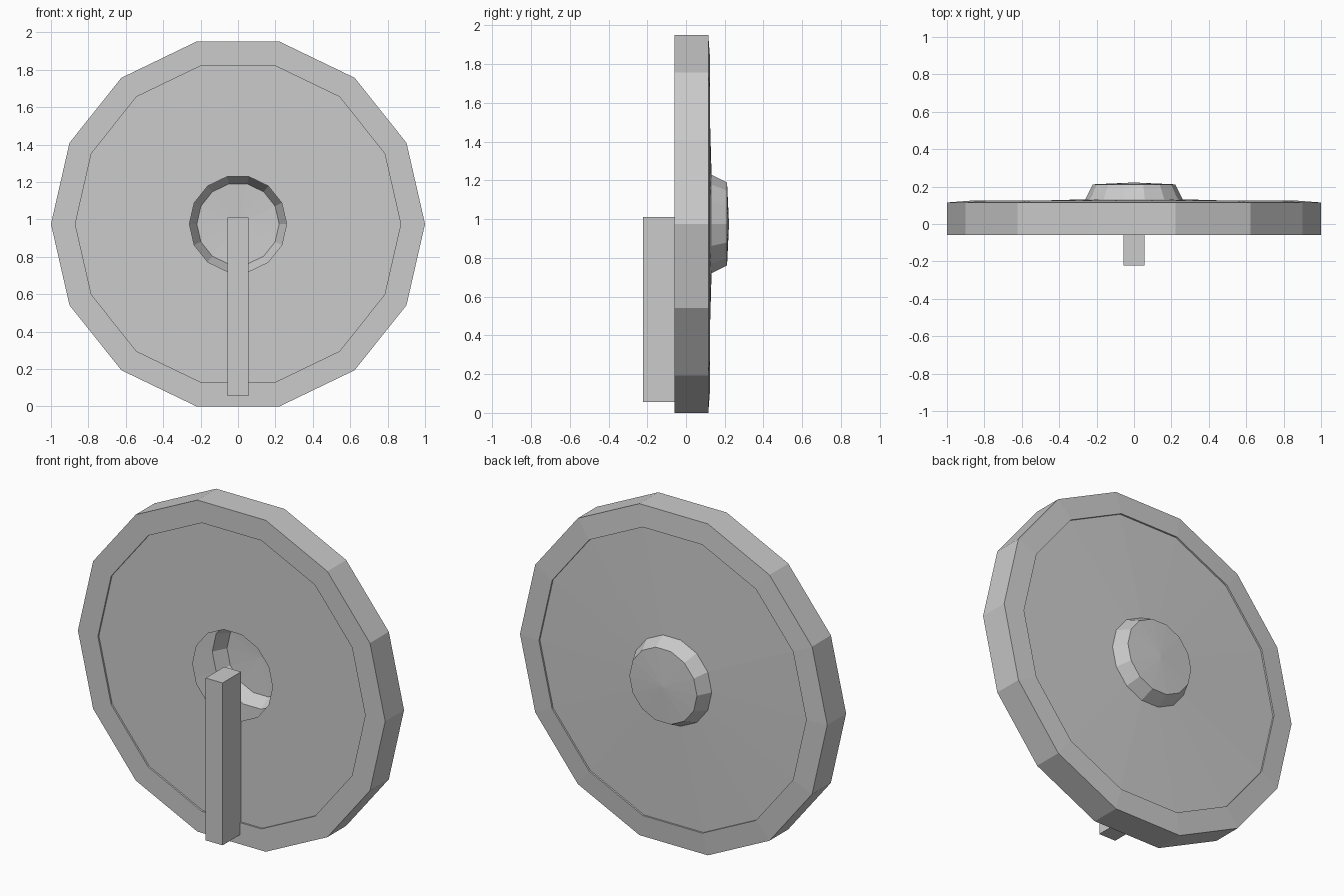
import bpy, bmesh, math
from mathutils import Vector

SIDES = 14
AXIS_Z = math.sin(math.radians(540 / SIDES * 2))  # half height of the polygon

if "Cube" in bpy.data.objects:
    bpy.data.objects.remove(bpy.data.objects["Cube"], do_unlink=True)

grey = bpy.data.materials.new("plain grey")
grey.use_nodes = True
colour = (0.6, 0.6, 0.6, 1)
grey.diffuse_color = colour
grey.node_tree.nodes["Principled BSDF"].inputs["Base Color"].default_value = colour


def finish(name, bm):
    mesh = bpy.data.meshes.new(name)
    bm.to_mesh(mesh)
    bm.free()
    mesh.materials.append(grey)
    obj = bpy.data.objects.new(name, mesh)
    bpy.context.collection.objects.link(obj)
    return obj


def lathe(name, profile, facing=None):
    """Spin (radius, y) points around the wheel axis; facing orients open sheets."""
    bm = bmesh.new()
    verts = [bm.verts.new((r, y, 0)) for r, y in profile]
    edges = [bm.edges.new(pair) for pair in zip(verts, verts[1:])]
    bmesh.ops.spin(bm, geom=verts + edges, cent=(0, 0, 0), axis=(0, 1, 0),
                   angle=math.tau, steps=SIDES)
    bmesh.ops.remove_doubles(bm, verts=bm.verts, dist=0.0005)
    bmesh.ops.dissolve_degenerate(bm, edges=bm.edges, dist=0.0005)
    bmesh.ops.recalc_face_normals(bm, faces=bm.faces)
    bm.normal_update()
    if facing and sum(f.normal.y * f.calc_area() for f in bm.faces) * facing < 0:
        bmesh.ops.reverse_faces(bm, faces=bm.faces)
    bmesh.ops.translate(bm, vec=Vector((0, 0, AXIS_Z)), verts=bm.verts)
    return finish(name, bm)


# Solid outer rim with a slightly sloped back
lathe("rim", [(1, -0.06), (1, 0.115), (0.87, 0.125), (0.87, -0.06), (1, -0.06)])

# Flat front sheet, open in the middle
lathe("front_disc", [(0.87, -0.05), (0.26, -0.05)], facing=-1)

# Shallow cone at the back with a raised hub cap
lathe("back_disc_and_hub", [(0.87, 0.115), (0.26, 0.132), (0.22, 0.212), (0, 0.222)],
      facing=1)

# Upright support bar in front
low, high = Vector((-0.055, -0.222, 0.055)), Vector((0.055, -0.05, 1.01))
bm = bmesh.new()
bmesh.ops.create_cube(bm, size=1)
bmesh.ops.scale(bm, vec=high - low, verts=bm.verts)
bmesh.ops.translate(bm, vec=(low + high) / 2, verts=bm.verts)
finish("support_bar", bm)
